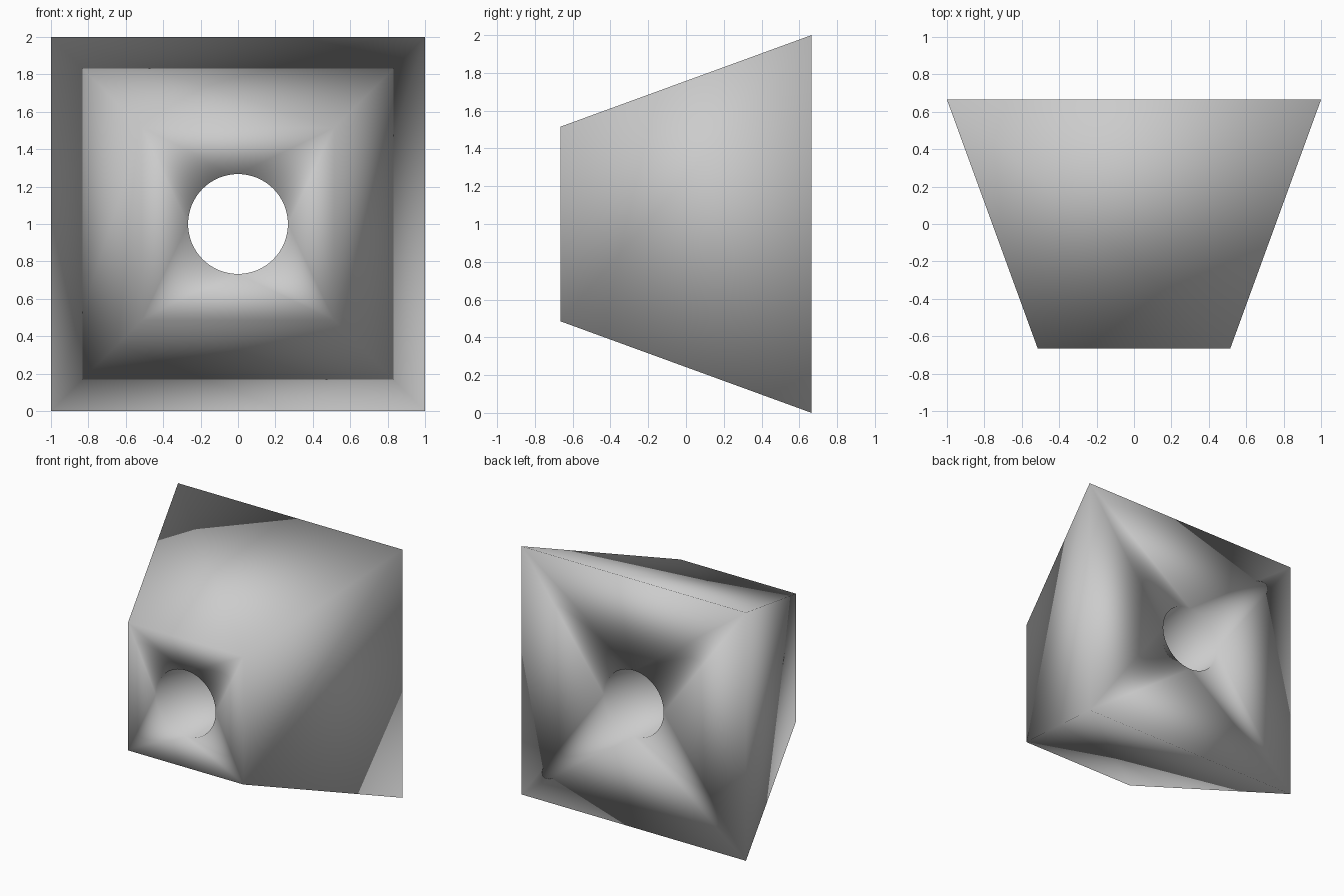
import bpy, bmesh, math

if "Cube" in bpy.data.objects:
    bpy.data.objects.remove(bpy.data.objects["Cube"])

SEG = 64          # sides of the round bore
R = 0.267         # bore radius
bm = bmesh.new()


def ring(y, half):
    """Square corners and bore circle at depth y, both starting at 45 degrees."""
    corners = [bm.verts.new((sx * half, y, 1 + sz * half))
               for sx, sz in ((1, 1), (-1, 1), (-1, -1), (1, -1))]
    circle = [bm.verts.new((R * math.cos(2 * math.pi * i / SEG), y,
                            1 + R * math.sin(2 * math.pi * i / SEG)))
              for i in range(SEG)]
    return corners, circle


def cap(corners, circle):
    """Flat end: each corner fans to its quarter circle, with triangles between."""
    q = SEG // 4
    for k in range(4):
        for i in range(q):
            a = k * q + i
            bm.faces.new((corners[k], circle[a], circle[(a + 1) % SEG]))
        bm.faces.new((corners[k], corners[(k + 1) % 4], circle[((k + 1) * q) % SEG]))


def bridge(a, b):
    for i in range(len(a)):
        j = (i + 1) % len(a)
        bm.faces.new((a[i], a[j], b[j], b[i]))


# Small front end, large back end
front = ring(-0.665, 0.515)
back = ring(0.665, 1.0)
cap(*front)
cap(*back)

# Sloping sides and straight bore wall
bridge(front[0], back[0])
bridge(front[1], back[1])
bmesh.ops.recalc_face_normals(bm, faces=bm.faces)

# The whole block is smooth shaded, with no sharp edges
for f in bm.faces:
    f.smooth = True
mesh = bpy.data.meshes.new("bored_tapered_block")
bm.to_mesh(mesh)
bm.free()
obj = bpy.data.objects.new("bored_tapered_block", mesh)
bpy.context.collection.objects.link(obj)
